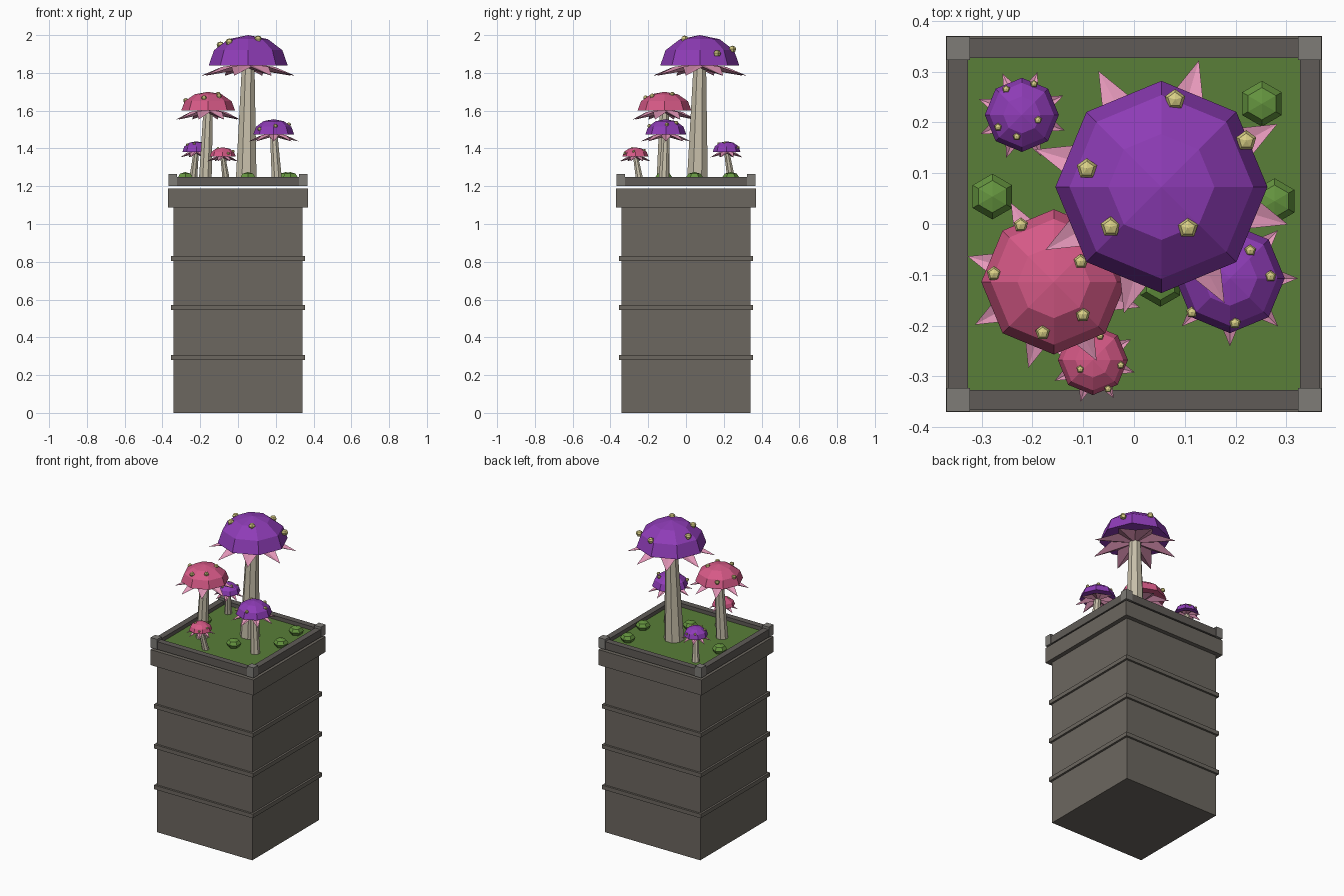
import bpy, bmesh
from math import cos, sin, pi, radians, sqrt
from mathutils import Vector

if "Cube" in bpy.data.objects:
    bpy.data.objects.remove(bpy.data.objects["Cube"])


def material(name, rgb):
    m = bpy.data.materials.new(name)
    m.diffuse_color = (*rgb, 1)
    m.use_nodes = True
    m.node_tree.nodes["Principled BSDF"].inputs["Base Color"].default_value = m.diffuse_color
    return m


STONE = material("stone", (0.15, 0.135, 0.115))
DARK = material("rail_stone", (0.115, 0.105, 0.095))
LIGHT = material("post_stone", (0.21, 0.20, 0.185))
GRASS = material("grass", (0.10, 0.21, 0.04))
BUSH = material("bush", (0.13, 0.30, 0.05))
STEM = material("stem", (0.57, 0.52, 0.40))
PURPLE = material("purple", (0.27, 0.045, 0.47))
PINK = material("pink", (0.67, 0.10, 0.24))
GILL = material("gill", (0.80, 0.32, 0.50))
SPOT = material("spot", (0.70, 0.63, 0.24))


def finish(bm, name, mat):
    bmesh.ops.recalc_face_normals(bm, faces=bm.faces)
    me = bpy.data.meshes.new(name)
    bm.to_mesh(me)
    bm.free()
    me.materials.append(mat)
    ob = bpy.data.objects.new(name, me)
    bpy.context.collection.objects.link(ob)
    return ob


def box(name, x0, x1, y0, y1, z0, z1, mat):
    bm = bmesh.new()
    bmesh.ops.create_cube(bm, size=1)
    for v in bm.verts:
        v.co = ((x0 + x1) / 2 + v.co.x * (x1 - x0),
                (y0 + y1) / 2 + v.co.y * (y1 - y0),
                (z0 + z1) / 2 + v.co.z * (z1 - z0))
    return finish(bm, name, mat)


def slab(name, h, z0, z1, mat):
    return box(name, -h, h, -h, h, z0, z1, mat)


def rings(bm, loops):
    """Skin a stack of vertex loops, closing both ends."""
    vs = [[bm.verts.new(p) for p in loop] for loop in loops]
    for a, b in zip(vs, vs[1:]):
        n = max(len(a), len(b))
        for i in range(n):
            j = (i + 1) % n
            quad = [a[i % len(a)], a[j % len(a)], b[j % len(b)], b[i % len(b)]]
            bm.faces.new(list(dict.fromkeys(quad)))
    for end in (vs[0], vs[-1]):
        if len(end) > 2:
            bm.faces.new(end)


def circle(c, r, n, phase=0.0):
    if r == 0:
        return [Vector(c)]
    return [Vector((c[0] + r * cos(phase + 2 * pi * i / n),
                    c[1] + r * sin(phase + 2 * pi * i / n), c[2])) for i in range(n)]


def dome(bm, x, y, z, r, h, n, steps, phase=0.0, below=()):
    loops = [circle((x, y, z - dz), q, n, phase) for q, dz in below]
    for k in range(steps + 1):
        a = pi / 2 * k / steps
        loops.append(circle((x, y, z + h * sin(a)), 0 if k == steps else r * cos(a), n, phase))
    rings(bm, loops)


def mushroom(name, c, base, r, z_rim, z_top, tip_r, tip_z, stem_r, turn, mat, spots, spot_r):
    x, y = c
    drop = z_rim - tip_z
    # tapered leaning stem
    bm = bmesh.new()
    rings(bm, [circle((*base, 1.215), stem_r[0], 8, pi / 8),
               circle((x, y, z_rim + 0.005), stem_r[1], 8, pi / 8)])
    finish(bm, name + "_stem", STEM)
    # faceted cap
    bm = bmesh.new()
    dome(bm, x, y, z_rim, r, z_top - z_rim, 8, 3)
    finish(bm, name + "_cap", mat)
    # star-shaped gill skirt
    bm = bmesh.new()
    star = []
    for i in range(16):
        q, z = (tip_r, tip_z) if i % 2 == 0 else (tip_r * 0.54, z_rim - drop * 0.15)
        a = radians(turn) + pi * i / 8
        star.append(Vector((x + q * cos(a), y + q * sin(a), z)))
    rings(bm, [[Vector((x, y, z_rim - drop * 0.3))], star, [Vector((x, y, z_rim + drop * 0.2))]])
    finish(bm, name + "_gills", GILL)
    # pentagonal spots lying on the cap
    bm = bmesh.new()
    for sx, sy in spots:
        t = min(1, (sx * sx + sy * sy) / (r * r))
        sz = z_rim + (z_top - z_rim) * sqrt(1 - t) - spot_r * 0.1
        dome(bm, x + sx, y + sy, sz, spot_r, spot_r * 0.85, 5, 2, pi / 2,
             below=[(spot_r * 0.7, spot_r * 0.7)])
    finish(bm, name + "_spots", SPOT)


# stone pillar with bands and cap slab
slab("pillar", 0.342, 0, 1.09, STONE)
for i, z in enumerate((0.281, 0.545, 0.805)):
    slab(f"band_{i}", 0.355, z, z + 0.026, STONE)
slab("pillar_cap", 0.37, 1.088, 1.188, STONE)

# planter bed: soil, rails, corner posts
slab("grass_bed", 0.33, 1.203, 1.226, GRASS)
for s in (-1, 1):
    a, b = sorted((s * 0.327, s * 0.366))
    box("rail_side", a, b, -0.33, 0.33, 1.2, 1.25, DARK)
    box("rail_front_back", -0.33, 0.33, a, b, 1.2, 1.25, DARK)
    for t in (-1, 1):
        c, d = sorted((t * 0.323, t * 0.369))
        e, f = sorted((s * 0.323, s * 0.369))
        box("corner_post", e, f, c, d, 1.2, 1.266, LIGHT)

# small bushes
for i, (x, y) in enumerate(((0.252, 0.237), (-0.279, 0.054), (0.277, 0.045), (0.052, -0.118))):
    bm = bmesh.new()
    dome(bm, x, y, 1.247, 0.045, 0.028, 6, 2, pi / 6, below=[(0.032, 0.024)])
    finish(bm, f"bush_{i}", BUSH)

# mushrooms
mushroom("tall_mushroom", (0.054, 0.073), (0.043, 0.06), 0.209, 1.84, 2.0, 0.26, 1.785,
         (0.06, 0.036), 28.5, PURPLE,
         [(0.027, 0.172), (0.167, 0.091), (-0.147, 0.036), (-0.1, -0.079), (0.052, -0.081)], 0.021)
mushroom("mid_mushroom", (-0.158, -0.114), (-0.174, -0.122), 0.143, 1.60, 1.70, 0.177, 1.553,
         (0.037, 0.027), 28.5, PINK,
         [(-0.065, 0.112), (-0.118, 0.016), (0.053, 0.04), (0.057, -0.065), (-0.022, -0.1)], 0.015)
mushroom("right_mushroom", (0.189, -0.107), (0.207, -0.118), 0.108, 1.475, 1.555, 0.134, 1.437,
         (0.03, 0.021), 0, PURPLE,
         [(0.04, 0.055), (0.08, 0.004), (0.01, -0.088), (-0.075, -0.067), (-0.055, 0.055)], 0.012)
mushroom("front_mushroom", (-0.081, -0.268), (-0.06, -0.242), 0.069, 1.358, 1.406, 0.086, 1.332,
         (0.022, 0.014), 28.5, PINK,
         [(-0.025, -0.018), (0.055, -0.01), (0.03, -0.057), (0.014, 0.047)], 0.008)
mushroom("back_mushroom", (-0.221, 0.215), (-0.24, 0.243), 0.073, 1.382, 1.438, 0.09, 1.353,
         (0.024, 0.015), 25, PURPLE,
         [(-0.031, 0.051), (0.024, 0.061), (-0.047, -0.024), (-0.01, -0.043), (0.032, -0.01)], 0.008)
